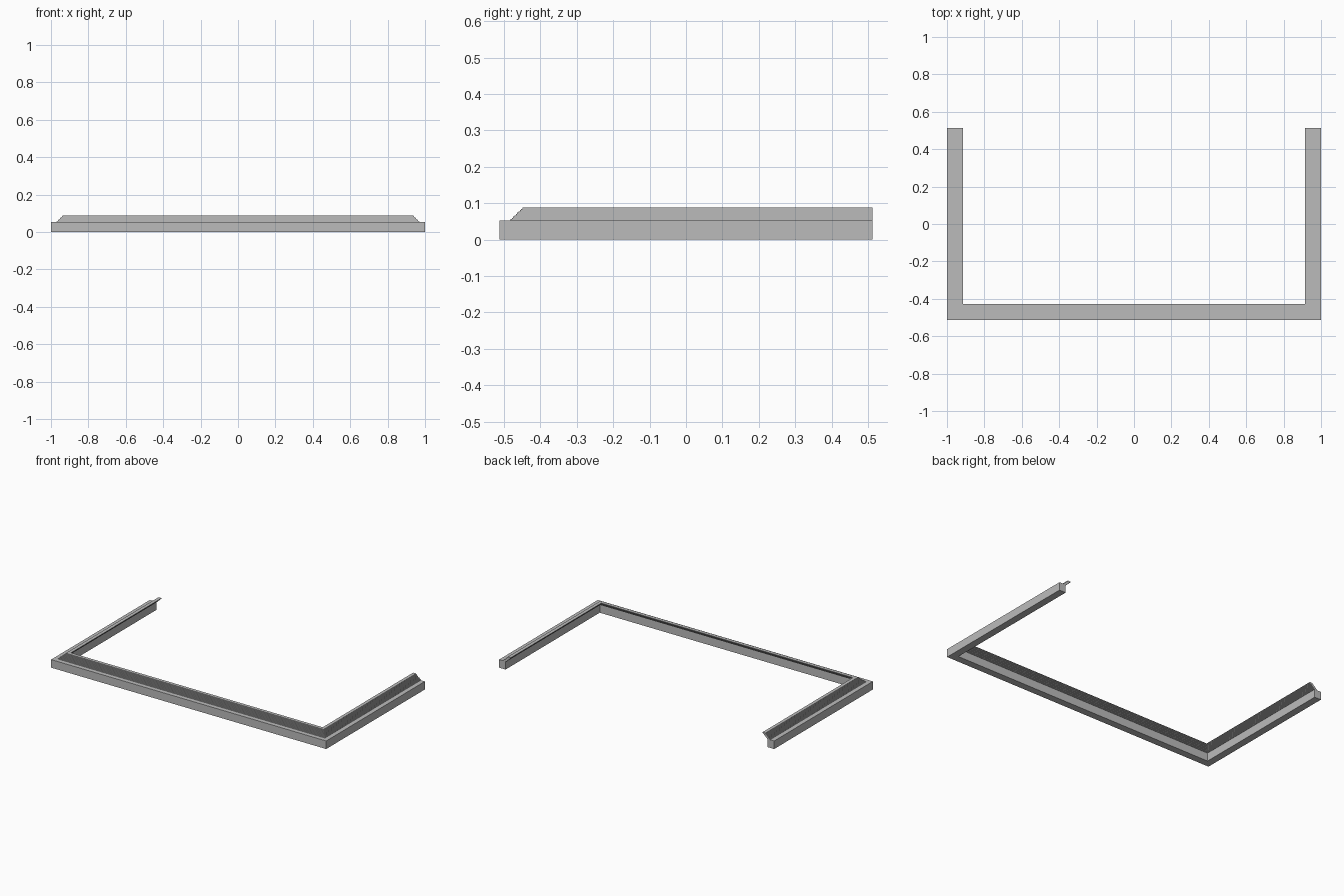
import bpy
import bmesh

cube = bpy.data.objects.get("Cube")
if cube:
    bpy.data.objects.remove(cube, do_unlink=True)

HALF_X, HALF_Y = 1.0, 0.5125
BASE_TOP, TOP = 0.053, 0.088
STEPS = 10

grey = bpy.data.materials.new("plain grey")
grey.use_nodes = True
colour = (0.5, 0.5, 0.5, 1)
grey.diffuse_color = colour
grey.node_tree.nodes["Principled BSDF"].inputs["Base Color"].default_value = colour


def sweep_u(name, profile):
    """Sweep a closed (inset, height) profile round three mitred sides."""
    bm = bmesh.new()
    rings = []
    for side, at_front in ((-1, False), (-1, True), (1, True), (1, False)):
        rings.append([bm.verts.new((side * (HALF_X - d),
                                    d - HALF_Y if at_front else HALF_Y, z))
                      for d, z in profile])
    n = len(profile)
    for a, b in zip(rings, rings[1:]):
        for i in range(n):
            j = (i + 1) % n
            bm.faces.new((a[i], a[j], b[j], b[i]))
    bm.faces.new(rings[0])
    bm.faces.new(rings[-1])
    bmesh.ops.recalc_face_normals(bm, faces=bm.faces)
    mesh = bpy.data.meshes.new(name)
    bm.to_mesh(mesh)
    bm.free()
    mesh.materials.append(grey)
    obj = bpy.data.objects.new(name, mesh)
    bpy.context.collection.objects.link(obj)
    return obj


# Square base rail
sweep_u("base_rail", [(0, 0), (0.047, 0), (0.047, BASE_TOP), (0, BASE_TOP)])

# Finely stepped lip that leans inward above the rail
rise = (TOP - BASE_TOP) / STEPS
outer, inner = [], []
for k in range(STEPS):
    d = 0.03 + 0.033 * k / (STEPS - 1)
    z = BASE_TOP + k * rise
    outer += [(d, z), (d, z + rise)]
    inner += [(d + 0.022, z), (d + 0.022, z + rise)]
sweep_u("stepped_lip", outer + inner[::-1])
